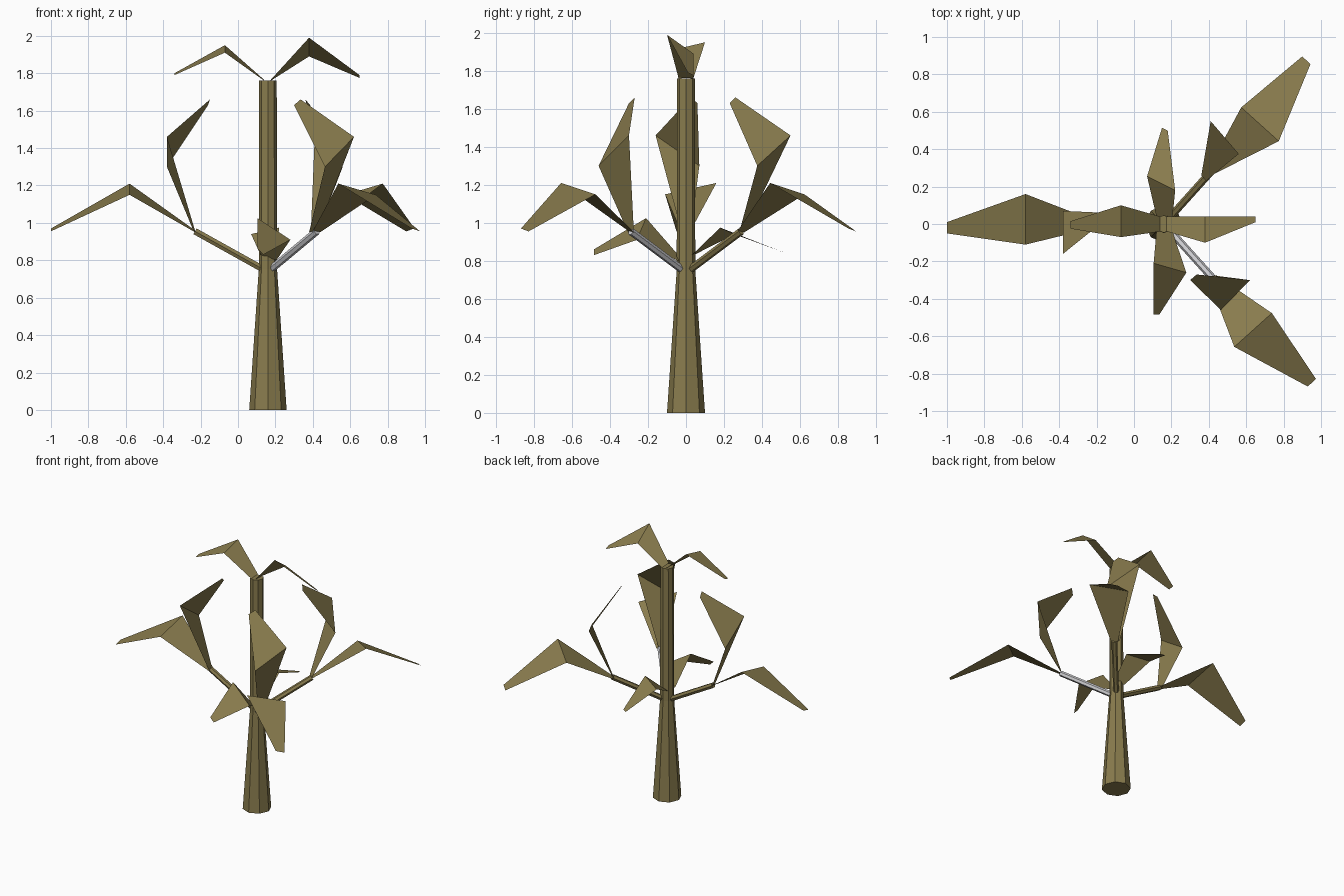
import bpy, math
from mathutils import Vector, Matrix

if "Cube" in bpy.data.objects:
    bpy.data.objects.remove(bpy.data.objects["Cube"])

AXIS = Vector((0.16, 0, 0))          # trunk axis


def material(name, rgb):
    m = bpy.data.materials.new(name)
    m.diffuse_color = (*rgb, 1)
    m.use_nodes = True
    m.node_tree.nodes["Principled BSDF"].inputs["Base Color"].default_value = m.diffuse_color
    return m


OLIVE = material("olive brown", (0.25, 0.20, 0.075))
GREY = material("light grey", (0.60, 0.60, 0.62))


def add_mesh(name, verts, faces, mat):
    me = bpy.data.meshes.new(name)
    me.from_pydata([tuple(v) for v in verts], [], faces)
    me.update()
    me.materials.append(mat)
    ob = bpy.data.objects.new(name, me)
    bpy.context.collection.objects.link(ob)
    return ob


def tube(name, rings, sides, mat):
    """Capped faceted tube through (centre, radius) rings."""
    rings = [(Vector(c), r) for c, r in rings]
    q = (rings[-1][0] - rings[0][0]).to_track_quat('Z', 'Y')
    verts, faces = [], []
    for c, r in rings:
        for i in range(sides):
            a = 2 * math.pi * i / sides
            verts.append(c + q @ Vector((r * math.cos(a), r * math.sin(a), 0)))
    for k in range(len(rings) - 1):
        for i in range(sides):
            j = (i + 1) % sides
            o, p = k * sides, (k + 1) * sides
            faces.append((o + i, o + j, p + j, p + i))
    faces.append(tuple(reversed(range(sides))))
    faces.append(tuple(range((len(rings) - 1) * sides, len(rings) * sides)))
    return add_mesh(name, verts, faces, mat)


def leaf(name, base, mid, tip, turn=0):
    """Folded blade: two quads through base, middle and tip edges."""
    rot = Matrix.Rotation(math.radians(turn), 3, 'Z')
    pts = [rot @ (Vector(p) - AXIS) + AXIS for p in (*base, *mid, *tip)]
    return add_mesh(name, pts, [(0, 1, 3, 2), (2, 3, 5, 4)], OLIVE)


# Trunk: flared lower half, straight upper half
tube("trunk", [((0.16, 0, 0), 0.10), ((0.16, 0, 0.75), 0.049),
               ((0.16, 0, 1.76), 0.047)], 8, OLIVE)

# Three branches, each with a drooping outer leaf
for side, turn, mat in (("left", 0, OLIVE), ("front_right", 132, GREY),
                        ("back_right", -132, OLIVE)):
    end = Matrix.Rotation(math.radians(turn), 3, 'Z') @ Vector((-0.39, 0, 0.955))
    tube(side + "_branch", [((0.16, 0, 0.738), 0.02), (AXIS + end, 0.02)], 6, mat)
    leaf(side + "_drooping_leaf",
         ((-0.23, 0.025, 0.96), (-0.23, -0.025, 0.95)),
         ((-0.58, 0.16, 1.21), (-0.58, -0.11, 1.15)),
         ((-1.0, 0.01, 0.97), (-1.0, -0.05, 0.955)), turn)

# Upright leaves at the branch ends, curling inwards
leaf("left_upright_leaf",
     ((-0.23, -0.025, 0.96), (-0.235, 0.025, 0.95)),
     ((-0.38, -0.16, 1.46), (-0.38, 0.07, 1.30)),
     ((-0.15, 0.025, 1.66), (-0.16, 0.06, 1.63)))
leaf("front_right_upright_leaf",
     ((0.425, -0.275, 0.96), (0.38, -0.305, 0.95)),
     ((0.62, -0.30, 1.46), (0.465, -0.46, 1.30)),
     ((0.335, -0.27, 1.66), (0.30, -0.30, 1.63)))
leaf("back_right_upright_leaf",
     ((0.39, 0.31, 0.96), (0.425, 0.28, 0.95)),
     ((0.41, 0.55, 1.46), (0.56, 0.375, 1.30)),
     ((0.36, 0.26, 1.66), (0.385, 0.23, 1.63)))

# Small leaves growing from the trunk fork
leaf("front_small_leaf",
     ((0.12, -0.04, 0.83), (0.205, -0.04, 0.80)),
     ((0.105, -0.21, 1.025), (0.28, -0.26, 0.91)),
     ((0.105, -0.485, 0.86), (0.135, -0.485, 0.83)))
leaf("back_small_leaf",
     ((0.12, 0.04, 0.83), (0.205, 0.03, 0.83)),
     ((0.07, 0.255, 0.94), (0.22, 0.18, 0.975)),
     ((0.15, 0.515, 0.845), (0.18, 0.50, 0.85)))

# Crown leaves on top of the trunk
leaf("left_crown_leaf",
     ((0.14, 0.04, 1.765), (0.14, -0.04, 1.76)),
     ((-0.07, 0.10, 1.95), (-0.07, -0.07, 1.91)),
     ((-0.34, 0.015, 1.80), (-0.34, -0.025, 1.79)))
leaf("right_crown_leaf",
     ((0.175, 0.04, 1.76), (0.175, -0.04, 1.765)),
     ((0.38, 0.04, 1.89), (0.38, -0.10, 1.99)),
     ((0.65, 0.04, 1.775), (0.65, 0.01, 1.79)))
